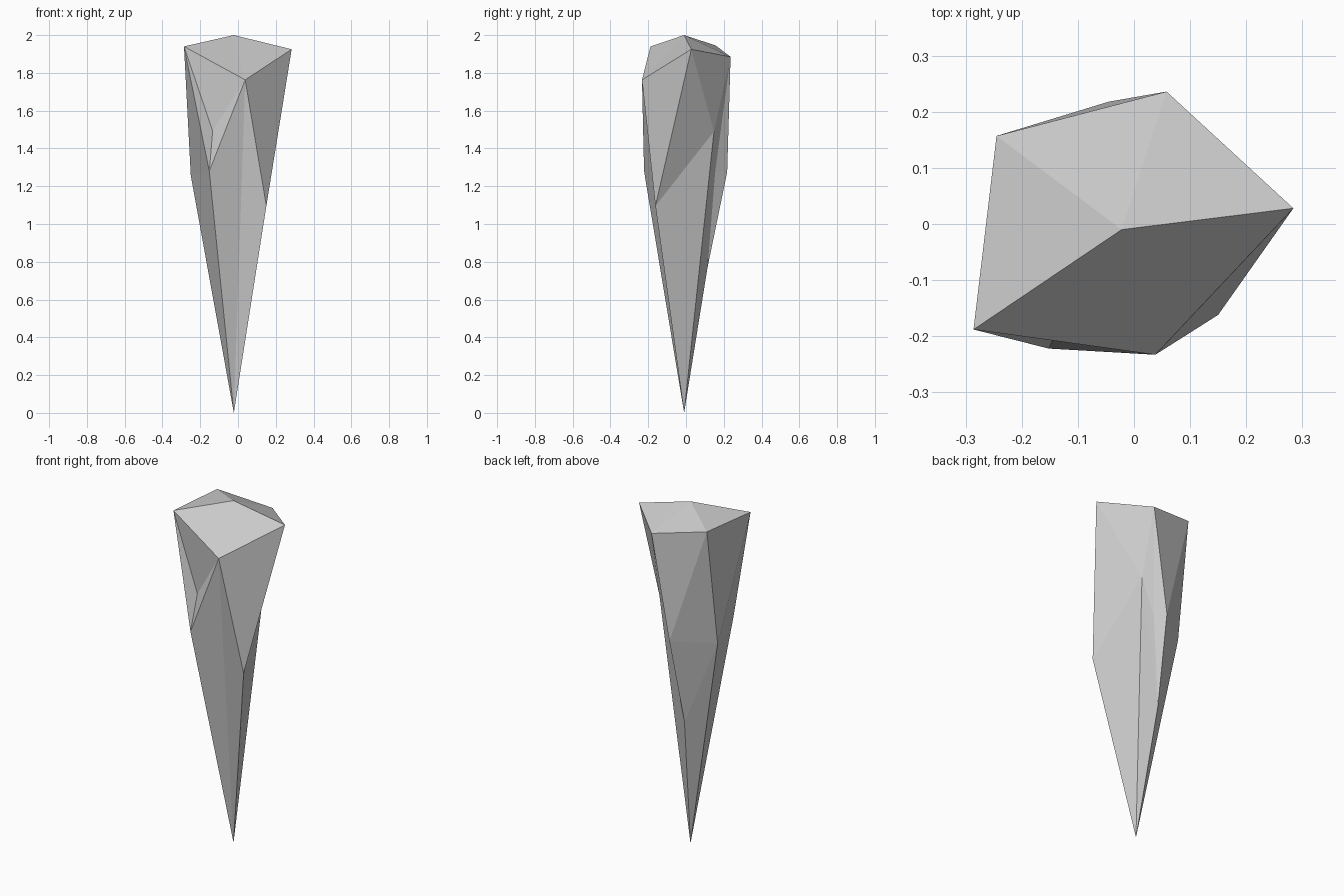
import bpy, bmesh

if "Cube" in bpy.data.objects:
    bpy.data.objects.remove(bpy.data.objects["Cube"])

# Key corners of the shard: crown rim, belt chips and tip
corners = {
    "T": (-0.022, -0.010, 2.00),                                  # peak
    "A": (-0.245, 0.157, 1.945), "B": (0.058, 0.236, 1.885),      # crown rim
    "C": (0.284, 0.028, 1.925), "D": (0.038, -0.233, 1.763),
    "E": (-0.286, -0.188, 1.94),
    "F": (0.150, -0.162, 1.095), "G": (-0.152, -0.222, 1.28),     # belt
    "H": (-0.045, 0.218, 1.275), "I": (0.069, 0.148, 1.49),
    "J": (-0.250, 0.065, 1.257),
    "K": (-0.134, -0.184, 1.492),                                 # front crease
    "N": (-0.008, 0.154, 1.272), "P": (-0.070, 0.114, 0.77),      # back notch
    "Z": (-0.022, -0.010, 0.00),                                  # tip
}


def fan(hub, rim):
    """Triangles from a hub corner to each step along a rim."""
    return [hub + a + b for a, b in zip(rim, rim[1:])]


faces = fan("T", "ABCDEA")            # crown
faces += fan("Z", "GDFIPJG")          # long taper to the tip
faces += fan("D", "CF")               # right front facet
faces += fan("I", "FCBNP")            # right and back right facets
faces += fan("H", "PNBAJP")           # back facets and notch
faces += fan("J", "AEG")              # left facets
faces += fan("K", "EGDE")             # front crease

bm = bmesh.new()
verts = {name: bm.verts.new(co) for name, co in corners.items()}
for f in faces:
    bm.faces.new([verts[c] for c in f])
bmesh.ops.recalc_face_normals(bm, faces=bm.faces)

mesh = bpy.data.meshes.new("stone_shard")
bm.to_mesh(mesh)
bm.free()
obj = bpy.data.objects.new("stone_shard", mesh)
bpy.context.collection.objects.link(obj)
